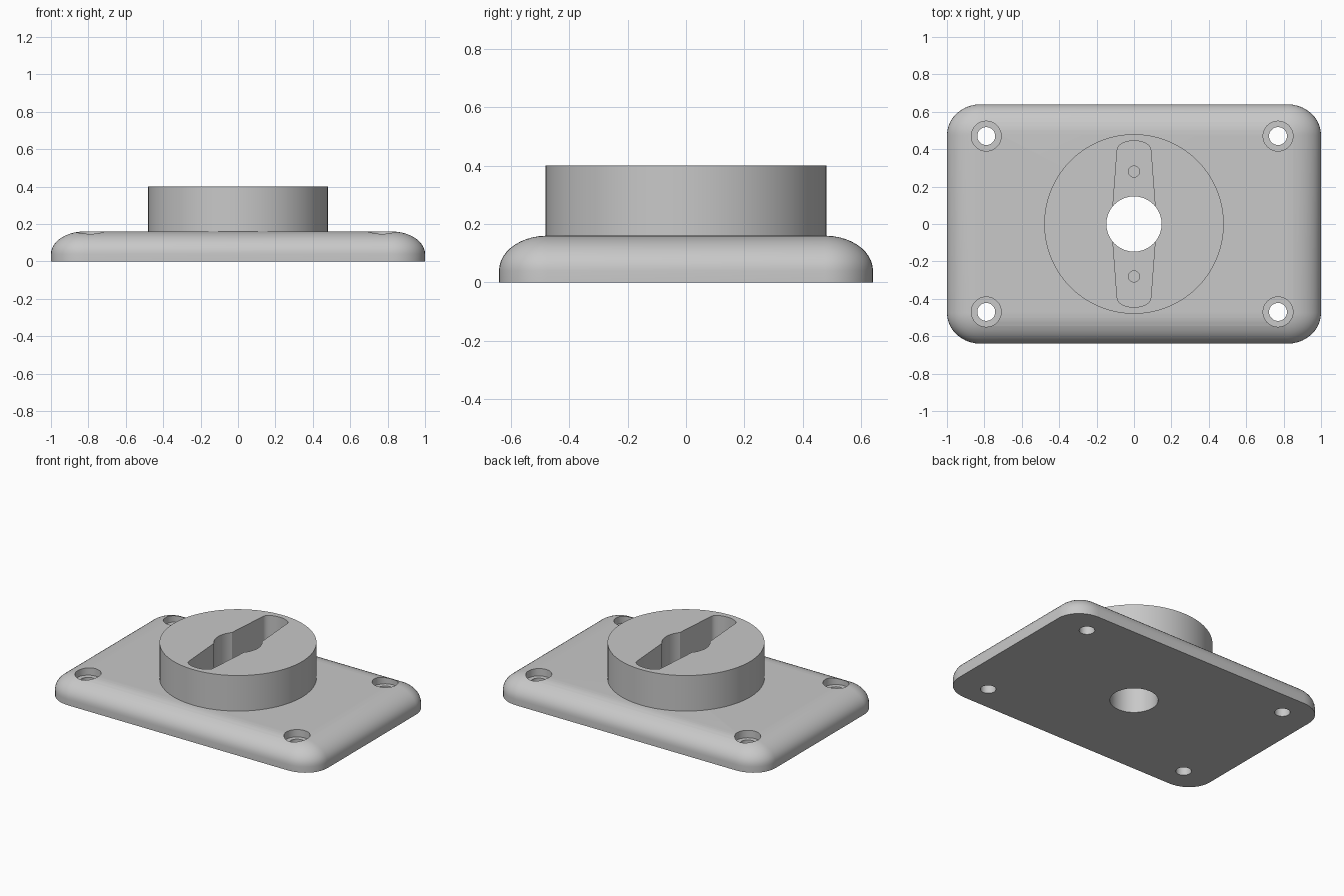
import bpy, bmesh, math
from math import sin, cos, pi

if "Cube" in bpy.data.objects:
    bpy.data.objects.remove(bpy.data.objects["Cube"])

metal = bpy.data.materials.new("plain grey")
metal.diffuse_color = (0.58, 0.58, 0.58, 1)
metal.use_nodes = True
metal.node_tree.nodes["Principled BSDF"].inputs["Base Color"].default_value = metal.diffuse_color


def loft(name, rings):
    """Closed solid through a stack of equal-length point rings, bottom to top."""
    bm = bmesh.new()
    loops = [[bm.verts.new(p) for p in ring] for ring in rings]
    n = len(loops[0])
    for a, b in zip(loops, loops[1:]):
        for i in range(n):
            j = (i + 1) % n
            bm.faces.new((a[i], a[j], b[j], b[i]))
    bm.faces.new(loops[0][::-1])
    bm.faces.new(loops[-1])
    me = bpy.data.meshes.new(name)
    bm.to_mesh(me)
    bm.free()
    me.materials.append(metal)
    ob = bpy.data.objects.new(name, me)
    bpy.context.collection.objects.link(ob)
    return ob


def prism(name, pts, z0, z1):
    return loft(name, [[(x, y, z) for x, y in pts] for z in (z0, z1)])


def disc(name, x, y, r, z0, z1, n=32):
    pts = [(x + r * cos(2 * pi * i / n), y + r * sin(2 * pi * i / n)) for i in range(n)]
    return prism(name, pts, z0, z1)


def cut(ob, cutter):
    m = ob.modifiers.new("cut", 'BOOLEAN')
    m.operation, m.solver, m.object = 'DIFFERENCE', 'EXACT', cutter
    bpy.context.view_layer.update()
    bpy.context.view_layer.objects.active = ob
    bpy.ops.object.modifier_apply(modifier=m.name)
    bpy.data.objects.remove(cutter)


def smooth(ob):
    bpy.ops.object.select_all(action='DESELECT')
    ob.select_set(True)
    bpy.context.view_layer.objects.active = ob
    bpy.ops.object.shade_smooth_by_angle(angle=math.radians(30))


# Base plate: rounded rectangle with a large soft top edge
RX, RY, STEPS = 0.18, 0.165, 10


def plate_ring(k, z):
    ring = []
    for q, (sx, sy) in enumerate([(1, 1), (-1, 1), (-1, -1), (1, -1)]):
        for i in range(STEPS + 1):
            a = (q + i / STEPS) * pi / 2
            ring.append((sx * (1 - RX) + RX * k * cos(a),
                         sy * (0.64 - RY) + RY * k * sin(a), z))
    return ring


rings = [plate_ring(1, 0)]
for i in range(12):
    t = i / 11 * math.radians(88.5)
    rings.append(plate_ring(cos(t), 0.04 + 0.12 * sin(t) / sin(math.radians(88.5))))
plate = loft("base_plate", rings)

# Counterbored screw holes in the corners
for x in (-0.79, 0.77):
    for y in (-0.47, 0.47):
        cut(plate, disc("cutter", x, y, 0.048, -0.1, 0.3))
        cut(plate, disc("cutter", x, y, 0.08, 0.11, 0.3))
cut(plate, disc("cutter", 0, 0, 0.148, -0.1, 0.5))
smooth(plate)

# Round boss with tapered slot, centre bore and two blind pin holes
boss = disc("round_boss", 0, 0, 0.48, 0.15, 0.40, 96)
half = [(0.12, 0)]
for i in range(13):
    a = pi * i / 12
    half.append((0.09 * cos(a), 0.395 + 0.05 * sin(a)))
slot = half + [(-x, -y) for x, y in half]
cut(boss, prism("cutter", slot, 0.20, 0.5))
cut(boss, disc("cutter", 0, 0, 0.148, 0, 0.5))
for y in (-0.28, 0.28):
    cut(boss, disc("cutter", 0, y, 0.03, 0.165, 0.3, 20))
smooth(boss)
